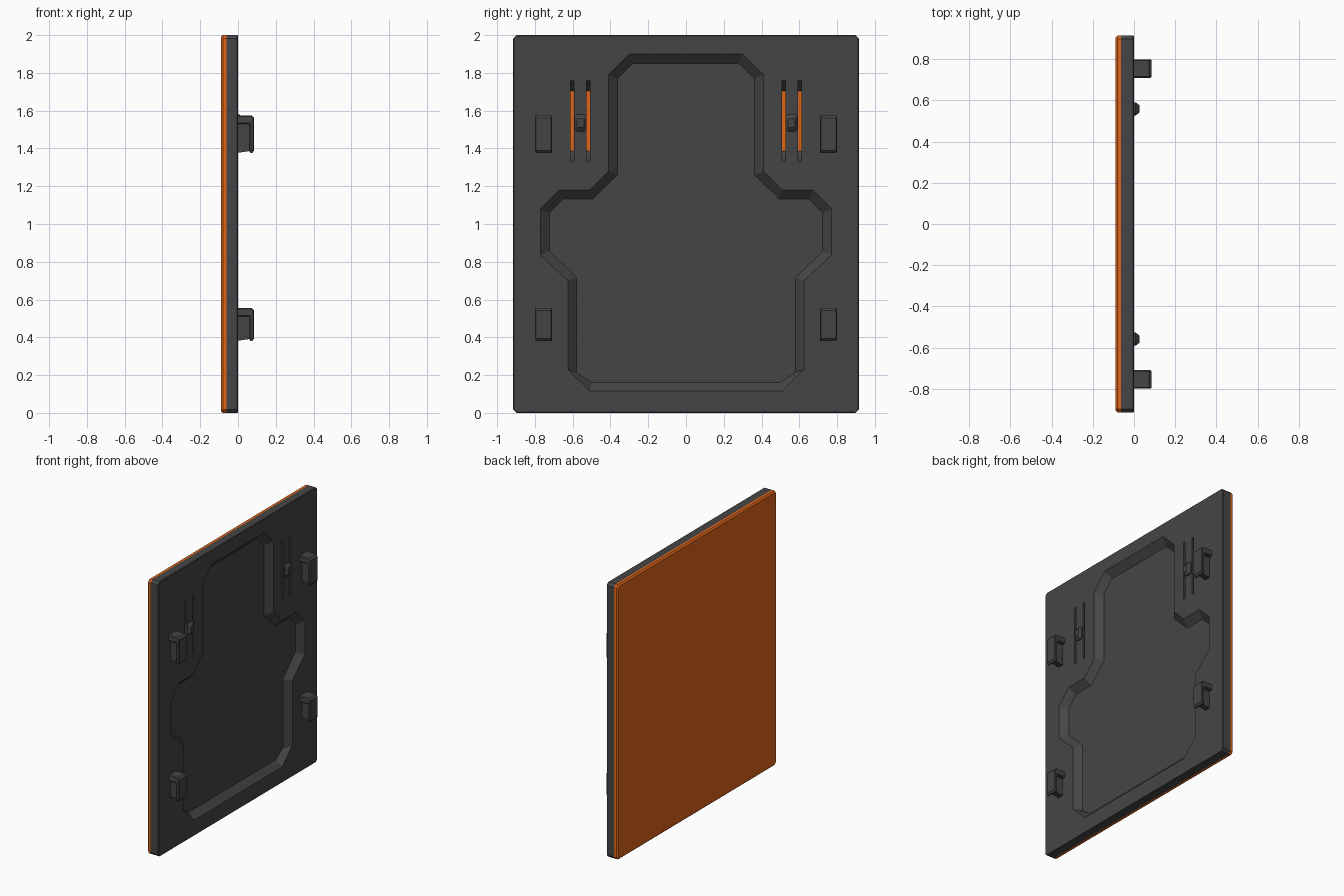
import bpy, bmesh

if "Cube" in bpy.data.objects:
    bpy.data.objects.remove(bpy.data.objects["Cube"])


def material(name, color):
    m = bpy.data.materials.new(name)
    m.diffuse_color = color
    m.use_nodes = True
    m.node_tree.nodes["Principled BSDF"].inputs["Base Color"].default_value = m.diffuse_color
    return m


DARK = material("charcoal", (0.06, 0.06, 0.06, 1))
ORANGE = material("orange", (0.75, 0.13, 0.01, 1))


def loft(name, rings, mat=DARK):
    """Closed solid through matching rings of points."""
    bm = bmesh.new()
    loops = [[bm.verts.new(p) for p in ring] for ring in rings]
    n = len(loops[0])
    for a, b in zip(loops, loops[1:]):
        for i in range(n):
            j = (i + 1) % n
            bm.faces.new((a[i], a[j], b[j], b[i]))
    bm.faces.new(loops[0][::-1])
    bm.faces.new(loops[-1])
    bmesh.ops.recalc_face_normals(bm, faces=bm.faces)
    me = bpy.data.meshes.new(name)
    bm.to_mesh(me)
    bm.free()
    ob = bpy.data.objects.new(name, me)
    bpy.context.collection.objects.link(ob)
    me.materials.append(mat)
    return ob


def octagon(x, cy, cz, hy, hz, c):
    """Rectangle with cut corners in the y-z plane."""
    pts = [(hy, hz - c), (hy - c, hz), (c - hy, hz), (-hy, hz - c),
           (-hy, c - hz), (c - hy, -hz), (hy - c, -hz), (hy, c - hz)]
    return [(x, cy + y, cz + z) for y, z in pts]


def mirrored(x, half):
    return [(x, y, z) for y, z in half] + [(x, -y, z) for y, z in reversed(half)]


def extrude_y(name, profile, y0, y1):
    return loft(name, [[(x, y, z) for x, z in profile] for y in (y0, y1)])


def cut(target, cutter):
    m = target.modifiers.new("cut", "BOOLEAN")
    m.operation = "DIFFERENCE"
    m.solver = "EXACT"
    m.object = cutter
    cutter.hide_render = True
    bpy.context.view_layer.objects.active = target
    bpy.ops.object.modifier_apply(modifier=m.name)
    bpy.data.objects.remove(cutter)


# Orange outer skin with chamfered rim
loft("outer_skin", [octagon(-0.062, 0, 1, 0.915, 1.0, 0.018),
                    octagon(-0.080, 0, 1, 0.915, 1.0, 0.018),
                    octagon(-0.090, 0, 1, 0.905, 0.99, 0.014)], ORANGE)

# Dark inner panel
panel = loft("inner_panel", [octagon(-0.062, 0, 1, 0.915, 1.0, 0.018),
                             octagon(-0.004, 0, 1, 0.915, 1.0, 0.018),
                             octagon(0, 0, 1, 0.911, 0.996, 0.016)])

# Stepped pocket with sloping walls
rim = [(0.30, 1.90), (0.41, 1.79), (0.41, 1.28), (0.51, 1.18), (0.67, 1.18),
       (0.77, 1.08), (0.77, 0.835), (0.625, 0.70), (0.625, 0.23), (0.51, 0.115)]
floor = [(0.28, 1.85), (0.363, 1.77), (0.363, 1.26), (0.493, 1.133), (0.65, 1.133),
         (0.723, 1.06), (0.723, 0.857), (0.58, 0.715), (0.58, 0.215), (0.50, 0.16)]
cut(panel, loft("pocket_cutter", [mirrored(-0.045, floor), mirrored(0, rim),
                                  mirrored(0.05, rim)]))

# Slots through the panel with ramped ends, beside each latch strip
slot = [(-0.08, 1.40), (-0.055, 1.38), (0, 1.33), (0.03, 1.33),
        (0.03, 1.76), (0, 1.76), (-0.055, 1.71), (-0.08, 1.69)]
for y in (-0.602, -0.517, 0.517, 0.602):
    cut(panel, extrude_y("slot_cutter", slot, y - 0.009, y + 0.009))

for side, s in (("left", -1), ("right", 1)):
    # Latch bump on the springy strip
    cy = s * 0.559
    loft(f"latch_bump_{side}", [octagon(-0.01, cy, 1.535, 0.032, 0.045, 0.012),
                                octagon(0.008, cy, 1.535, 0.032, 0.045, 0.012),
                                octagon(0.026, cy, 1.535, 0.018, 0.024, 0.006)])
    # Downward hooks, each with a thin central web
    cy = s * 0.754
    for level, lo, hi in (("upper", 1.375, 1.575), ("lower", 0.38, 0.555)):
        profile = [(-0.015, hi), (0.072, hi), (0.086, hi - 0.014), (0.086, lo + 0.014),
                   (0.074, lo), (0.062, lo), (0.062, hi - 0.045), (-0.015, hi - 0.045)]
        hook = extrude_y(f"hook_{level}_{side}", profile, cy - 0.045, cy + 0.045)
        b = hook.modifiers.new("chamfer", "BEVEL")
        b.width = 0.006
        b.segments = 1
        b.limit_method = "ANGLE"
        b.angle_limit = 1.1
        web = [(-0.015, hi - 0.03), (0.068, hi - 0.03), (0.068, lo + 0.012), (-0.015, lo)]
        extrude_y(f"hook_web_{level}_{side}", web, cy - 0.02, cy + 0.02)
